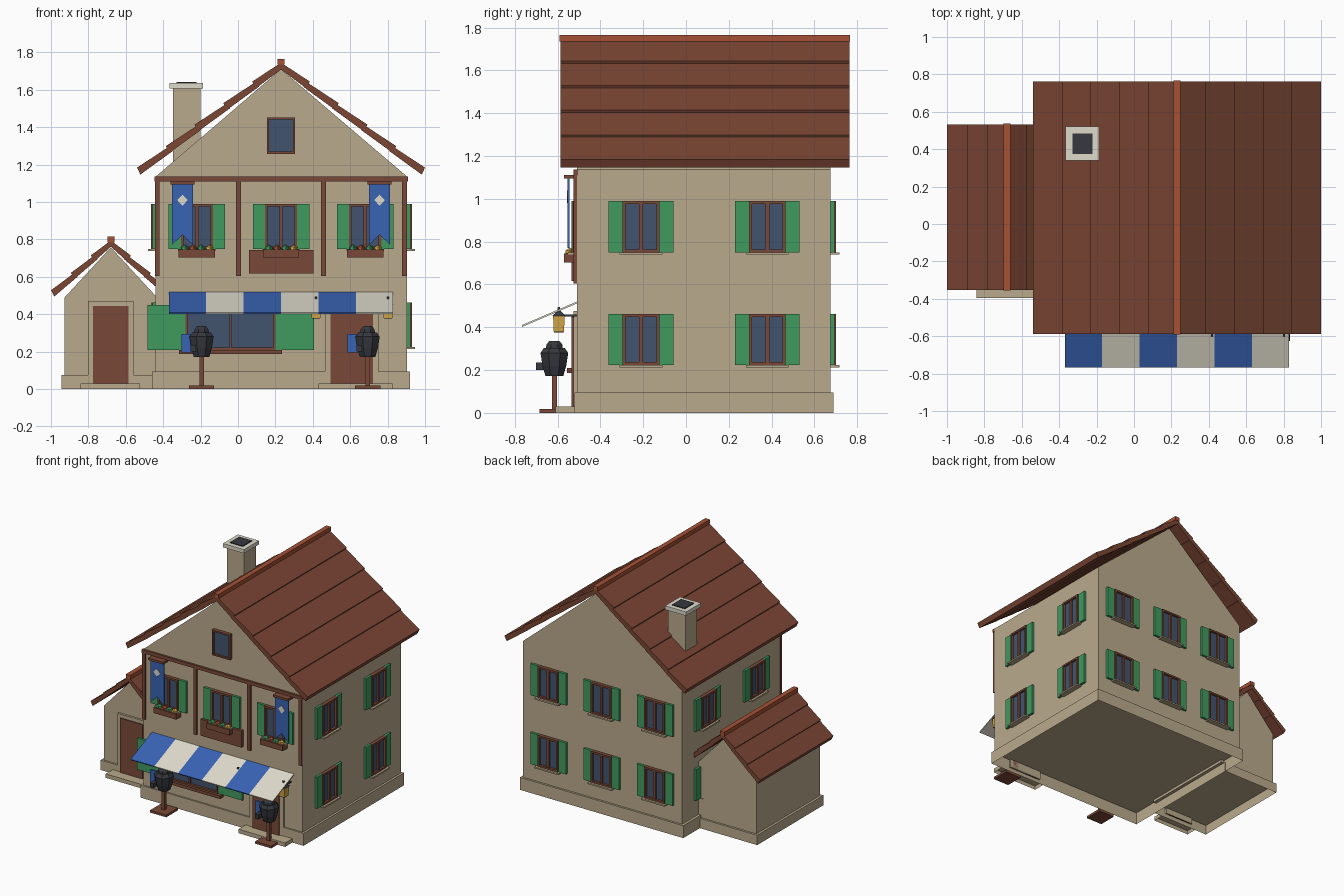
import bpy, bmesh, math
from mathutils import Matrix, Vector

if "Cube" in bpy.data.objects:
    bpy.data.objects.remove(bpy.data.objects["Cube"])


# Flat colours, given as sRGB hex and stored linear
def colour(name, code):
    srgb = [int(code[i:i + 2], 16) / 255 for i in (0, 2, 4)]
    rgba = [c / 12.92 if c < 0.04 else ((c + 0.055) / 1.055) ** 2.4 for c in srgb] + [1]
    m = bpy.data.materials.new(name)
    m.use_nodes = True
    m.diffuse_color = rgba
    bsdf = m.node_tree.nodes["Principled BSDF"]
    bsdf.inputs["Base Color"].default_value = rgba
    bsdf.inputs["Roughness"].default_value = 0.9
    return m


WALL = colour("beige plaster", "BAAA8C")
WOOD = colour("brown wood", "7A4938")
ROOF = colour("roof brown", "7B4634")
TERRA = colour("terracotta", "A55135")
GREEN = colour("green", "409A5F")
GLASS = colour("window glass", "42546E")
BLUE = colour("blue cloth", "3863B4")
CREAM = colour("cream", "DEDACB")
DARK = colour("dark iron", "36383E")
GOLD = colour("golden yellow", "D2A646")


def finish(name, bm, mats, matrix=Matrix()):
    bmesh.ops.recalc_face_normals(bm, faces=bm.faces)
    mesh = bpy.data.meshes.new(name)
    bm.to_mesh(mesh)
    bm.free()
    for m in mats:
        mesh.materials.append(m)
    ob = bpy.data.objects.new(name, mesh)
    ob.matrix_world = matrix
    bpy.context.collection.objects.link(ob)
    return ob


def boxes(name, parts, matrix=Matrix(), hollow=False):
    """One object from boxes (material, x range, y range, z range); hollow ones have no underside."""
    bm = bmesh.new()
    mats = []
    for mat, *spans in parts:
        if mat not in mats:
            mats.append(mat)
        mid = Vector([(a + b) / 2 for a, b in spans])
        size = [abs(b - a) for a, b in spans]
        made = bmesh.ops.create_cube(bm, size=1, matrix=Matrix.Translation(mid) @ Matrix.Diagonal((*size, 1)))
        for f in {f for v in made["verts"] for f in v.link_faces}:
            f.material_index = mats.index(mat)
    if hollow:
        bm.normal_update()
        bmesh.ops.delete(bm, geom=[f for f in bm.faces if f.normal.z < -0.9], context="FACES")
    return finish(name, bm, mats, matrix)


def box(name, mat, x, y, z, hollow=False):
    return boxes(name, [(mat, x, y, z)], hollow=hollow)


def prism(name, mat, profile, span, axis="y"):
    """Extrude a profile of (x, z) along y, or of (y, z) along x."""
    bm = bmesh.new()
    place = (lambda p, s: (p[0], s, p[1])) if axis == "y" else (lambda p, s: (s, p[0], p[1]))
    face = bm.faces.new([bm.verts.new(place(p, span[0])) for p in profile])
    made = bmesh.ops.extrude_face_region(bm, geom=[face])["geom"]
    shift = Vector(place((0, 0), span[1] - span[0]))
    bmesh.ops.translate(bm, vec=shift, verts=[v for v in made if isinstance(v, bmesh.types.BMVert)])
    return finish(name, bm, [mat])


def turned(name, mat, profile, centre, sides=8):
    """Stack of cones through (radius, z) points."""
    bm = bmesh.new()
    for (r0, z0), (r1, z1) in zip(profile, profile[1:]):
        bmesh.ops.create_cone(bm, cap_ends=True, segments=sides, radius1=r0, radius2=r1, depth=z1 - z0,
                              matrix=Matrix.Translation((0, 0, (z0 + z1) / 2)) @ Matrix.Rotation(math.pi / sides, 4, "Z"))
    return finish(name, bm, [mat], Matrix.Translation(centre))


def roof(name, cx, top, eave, half, courses, y, step=0.014, thick=0.037):
    """Tilted courses, each tucked under the one above, with a ridge cap."""
    w = half / courses
    drop = (top - eave - step * (courses - 1)) / courses
    for side, word in ((-1, "left"), (1, "right")):
        for i in range(courses):
            tuck = 0.035 if i else 0
            xa, xb = cx + side * (w * i - tuck), cx + side * w * (i + 1)
            zb = top - i * (drop + step) - drop
            za = zb + drop * (1 + tuck / w)
            prism(f"{name}_{word}_course_{i}", ROOF,
                  [(xa, za), (xb, zb), (xb - side * 0.018, zb - thick), (xa, za - thick)], y)
    box(name + "_ridge", TERRA, (cx - 0.019, cx + 0.019), (y[0] - 0.003, y[1] + 0.003), (top - 0.01, top + 0.021))


# Main house
MID = 0.23
FRONT, BACK, LOW_X, HIGH_X = -0.51, 0.675, -0.44, 0.904
box("house_plinth", WALL, (-0.46, 0.92), (-0.522, 0.69), (0, 0.095), hollow=True)
prism("house_walls", WALL, [(LOW_X, 0.095), (HIGH_X, 0.095), (HIGH_X, 1.136), (MID, 1.71), (LOW_X, 1.136)], (FRONT, BACK))
roof("house_roof", MID, 1.745, 1.184, 0.77, 5, (-0.587, 0.763))

# Side annex
box("annex_plinth", WALL, (-0.945, -0.458), (-0.31, 0.49), (0, 0.075), hollow=True)
prism("annex_walls", WALL, [(-0.927, 0.075), (-0.433, 0.075), (-0.433, 0.49), (-0.68, 0.758), (-0.927, 0.49)], (-0.295, 0.475))
roof("annex_roof", -0.68, 0.794, 0.528, 0.32, 3, (-0.352, 0.533), thick=0.033)

# Chimney
box("chimney_stack", WALL, (-0.347, -0.2), (0.36, 0.5), (1.15, 1.61))
box("chimney_cap", CREAM, (-0.365, -0.187), (0.34, 0.52), (1.608, 1.637))
box("chimney_flue", DARK, (-0.33, -0.222), (0.375, 0.485), (1.63, 1.643))

# Timber framing
box("front_beam", WOOD, (-0.447, 0.908), (-0.525, -0.505), (1.11, 1.136))
for i, x in enumerate((-0.432, 0.003, 0.457, 0.89)):
    box(f"front_timber_{i}", WOOD, (x - 0.013, x + 0.013), (-0.525, -0.505), (0.605, 1.12))


def frame(w, z0, z1, t, depth):
    """Four bars around an opening."""
    y = (-depth, 0)
    return [(WOOD, (-w, t - w), y, (z0, z1)), (WOOD, (w - t, w), y, (z0, z1)),
            (WOOD, (-w, w), y, (z1 - t, z1)), (WOOD, (-w, w), y, (z0, z0 + t))]


def window(name, x, y, z, turn):
    parts = frame(0.086, -0.12, 0.12, 0.014, 0.026)
    parts += [(GLASS, (-0.08, 0.08), (-0.009, 0.005), (-0.115, 0.115)),
              (WOOD, (-0.009, 0.009), (-0.022, 0), (-0.12, 0.12)),
              (WALL, (-0.1, 0.1), (-0.042, 0), (-0.13, -0.119))]
    for s in (-1, 1):
        parts.append((GREEN, (s * 0.086, s * 0.151), (-0.018, 0), (-0.12, 0.12)))
    boxes(name, parts, Matrix.Translation((x, y, z)) @ Matrix.Rotation(math.radians(turn), 4, "Z"))


# Shuttered windows on every side
COLUMNS = (MID - 0.45, MID, MID + 0.45)
for level, z in (("lower", 0.343), ("upper", 0.869)):
    for i, x in enumerate(COLUMNS):
        window(f"back_{level}_window_{i}", x, BACK, z, 180)
        if level == "upper":
            window(f"front_upper_window_{i}", x, FRONT, z, 0)
    for i, y in enumerate((-0.21, 0.38)):
        window(f"left_{level}_window_{i}", HIGH_X, y, z, 90)
        window(f"right_{level}_window_{i}", LOW_X, y, z, -90)

# Attic and shop windows
boxes("attic_window", frame(0.076, -0.097, 0.097, 0.012, 0.026)
      + [(GLASS, (-0.07, 0.07), (-0.012, 0.005), (-0.09, 0.09))], Matrix.Translation((MID, FRONT, 1.355)))
boxes("shop_window", frame(0.24, -0.12, 0.12, 0.012, 0.026)
      + [(GLASS, (-0.235, 0.235), (-0.01, 0.005), (-0.115, 0.115)),
         (WOOD, (-0.006, 0.006), (-0.022, 0), (-0.12, 0.12)),
         (WOOD, (-0.275, 0.275), (-0.045, 0), (-0.143, -0.12)),
         (GREEN, (-0.445, -0.24), (-0.018, 0), (-0.12, 0.12)),
         (GREEN, (0.24, 0.445), (-0.018, 0), (-0.12, 0.12))], Matrix.Translation((-0.04, FRONT, 0.33)))


# Doors with surround and step
def door(name, x, y, w, border, top, step):
    box(name + "_surround", WALL, (x - w - border, x + w + border), (y - 0.016, y), (0.03, top + border))
    box(name + "_panel", WOOD, (x - w, x + w), (y - 0.024, y), (0.03, top))
    box(name + "_step", WALL, step, (y - 0.1, y - 0.012), (0, 0.03), hollow=True)


door("house_door", 0.608, FRONT, 0.113, 0.03, 0.445, (0.43, 0.825))
door("annex_door", -0.68, -0.295, 0.095, 0.027, 0.445, (-0.842, -0.525))

# Flower boxes
for i, x in enumerate(COLUMNS):
    box(f"flower_box_{i}", WOOD, (x - 0.097, x + 0.097), (-0.57, -0.515), (0.703, 0.745))
    for k, mat in enumerate((GREEN, TERRA, GREEN, GOLD)):
        bm = bmesh.new()
        bmesh.ops.create_icosphere(bm, subdivisions=1, radius=0.024)
        finish(f"flower_{i}_{k}", bm, [mat], Matrix.Translation((x - 0.066 + k * 0.044, -0.543, 0.748)))
box("balcony_panel", WOOD, (0.058, 0.403), (-0.535, -0.505), (0.617, 0.743))

# Hanging banners
for i, x in enumerate((-0.297, 0.757)):
    box(f"banner_rod_{i}", WOOD, (x - 0.064, x + 0.064), (-0.57, -0.505), (1.095, 1.112))
    prism(f"banner_{i}", BLUE, [(x - 0.057, 1.1), (x + 0.057, 1.1), (x + 0.057, 0.77), (x, 0.825), (x - 0.057, 0.77)],
          (-0.553, -0.545))
    prism(f"banner_emblem_{i}", CREAM, [(x - 0.028, 1.01), (x, 1.04), (x + 0.028, 1.01), (x, 0.98)], (-0.556, -0.55))

# Striped awning
for i in range(6):
    x = -0.37 + 0.2 * i
    prism(f"awning_stripe_{i}", CREAM if i % 2 else BLUE,
          [(-0.505, 0.522), (-0.767, 0.41), (-0.765, 0.402), (-0.505, 0.513)], (x, x + 0.2), "x")

# Wall lanterns
for i, x in enumerate((0.417, 0.802)):
    turned(f"lantern_glass_{i}", GOLD, [(0.034, 0.38), (0.038, 0.452)], (x, -0.594, 0), 4)
    turned(f"lantern_cap_{i}", DARK, [(0.044, 0.452), (0.01, 0.478), (0.007, 0.494)], (x, -0.594, 0), 4)
    turned(f"lantern_foot_{i}", DARK, [(0.03, 0.376), (0.034, 0.381)], (x, -0.594, 0), 4)
    box(f"lantern_bracket_{i}", DARK, (x - 0.006, x + 0.006), (-0.594, -0.505), (0.45, 0.46))

# Armour stands with shields
for i, x in enumerate((-0.195, 0.693)):
    c = (x, -0.615, 0)
    box(f"stand_base_{i}", WOOD, (x - 0.068, x + 0.068), (-0.685, -0.545), (0, 0.018))
    box(f"stand_post_{i}", WOOD, (x - 0.012, x + 0.012), (-0.627, -0.603), (0.01, 0.2))
    turned(f"armour_body_{i}", DARK, [(0.045, 0.172), (0.06, 0.22), (0.07, 0.28), (0.053, 0.303)], c)
    turned(f"armour_helmet_{i}", DARK, [(0.043, 0.3), (0.04, 0.32), (0.025, 0.336)], c)
    box(f"armour_glove_{i}", DARK, (x - 0.06, x - 0.03), (-0.7, -0.63), (0.2, 0.235))
    box(f"shield_{i}", BLUE, (x - 0.107, x - 0.05), (-0.628, -0.612), (0.195, 0.295))
